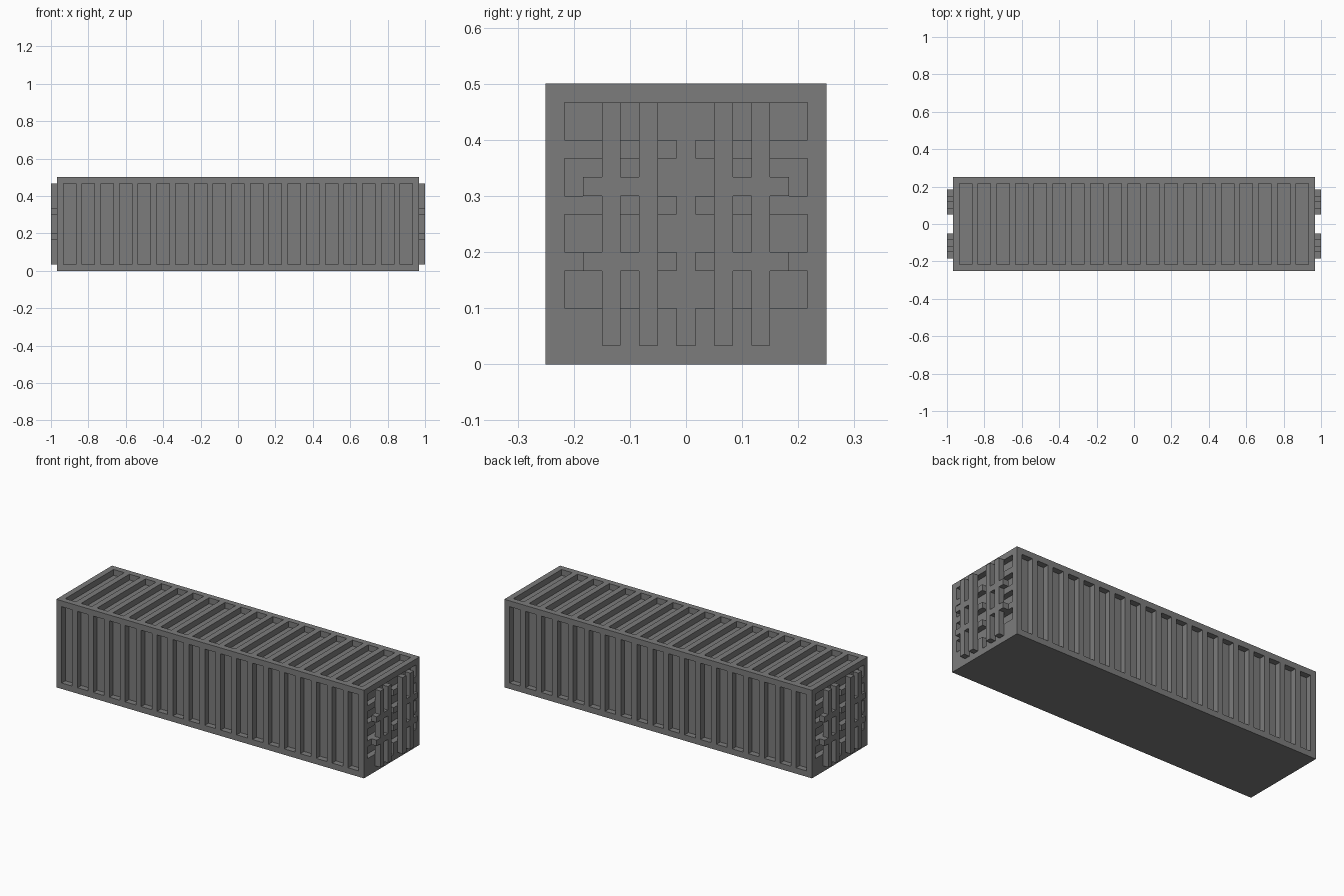
import bpy
import bmesh
from mathutils import Vector

cube = bpy.data.objects.get("Cube")
if cube:
    bpy.data.objects.remove(cube, do_unlink=True)

V = 1 / 30                     # thickness of one rib
HX, HY, H = 29 * V, 7.5 * V, 15 * V

steel = bpy.data.materials.new("grey steel")
GREY = (0.2, 0.2, 0.2, 1)
steel.use_nodes = True
steel.diffuse_color = GREY
steel.node_tree.nodes["Principled BSDF"].inputs["Base Color"].default_value = GREY


def finish(bm, name):
    mesh = bpy.data.meshes.new(name)
    bm.to_mesh(mesh)
    bm.free()
    mesh.materials.append(steel)
    obj = bpy.data.objects.new(name, mesh)
    bpy.context.collection.objects.link(obj)


def box(bm, lo, hi):
    lo, hi = Vector(lo), Vector(hi)
    verts = bmesh.ops.create_cube(bm, size=1)["verts"]
    for v in verts:
        v.co = (lo + hi) / 2 + v.co * (hi - lo)


def cut(bm, axis, value):
    normal, point = Vector(), Vector()
    normal[axis], point[axis] = 1, value
    bmesh.ops.bisect_plane(bm, geom=bm.verts[:] + bm.edges[:] + bm.faces[:],
                           plane_co=point, plane_no=normal)


# Corrugation slots: upright along the walls and roof, level on the doors
wall_slots = [(-HX + (1 + 3 * i) * V, -HX + (3 + 3 * i) * V) for i in range(19)]
door_slots = [((3 + 3 * i) * V, (5 + 3 * i) * V) for i in range(4)]


def within(value, slots):
    return any(a < value < b for a, b in slots)


def is_slot(face, normal):
    c = face.calc_center_median()
    inside_y = abs(c.y) < HY - V
    inside_z = V < c.z < H - V
    if normal.x:
        seam = abs(c.y) < V / 2
        return inside_y and inside_z and (seam or within(c.z, door_slots))
    return within(c.x, wall_slots) and (inside_y if normal.z else inside_z)


# Container body: block scored into strips, slots pressed inward
bm = bmesh.new()
box(bm, (-HX, -HY, 0), (HX, HY, H))
for a, b in wall_slots:
    cut(bm, 0, a)
    cut(bm, 0, b)
for y in (HY - V, V / 2):
    cut(bm, 1, y)
    cut(bm, 1, -y)
cut(bm, 2, V)
for a, b in door_slots:
    cut(bm, 2, a)
    cut(bm, 2, b)

for side in ((1, 0, 0), (-1, 0, 0), (0, 1, 0), (0, -1, 0), (0, 0, 1)):
    normal = Vector(side)
    bm.normal_update()
    outer = max(f.calc_center_median().dot(normal) for f in bm.faces)
    faces = [f for f in bm.faces if f.normal.dot(normal) > 0.9
             and f.calc_center_median().dot(normal) > outer - V / 2
             and is_slot(f, normal)]
    new = bmesh.ops.extrude_face_region(bm, geom=faces)["geom"]
    bmesh.ops.translate(bm, vec=-normal * V,
                        verts=[g for g in new if isinstance(g, bmesh.types.BMVert)])
    left_over = [f for f in faces if f.is_valid]
    if left_over:
        bmesh.ops.delete(bm, geom=left_over, context="FACES")
bmesh.ops.dissolve_limit(bm, angle_limit=0.01, verts=bm.verts[:], edges=bm.edges[:])
bmesh.ops.recalc_face_normals(bm, faces=bm.faces[:])
finish(bm, "container_body")

# Door hardware: two lock rods per door, joined by two handles
for end, sx in (("left", 1), ("right", -1)):
    for door, sy in (("back", 1), ("front", -1)):
        x0, x1 = sorted((sx * HX, sx * (HX + V)))

        def bar(name, y, z0, z1):
            """Square bar, one rib wide, starting y ribs from the middle."""
            ya, yb = sorted((sy * y * V, sy * (y + 1) * V))
            bm = bmesh.new()
            box(bm, (x0, ya, z0 * V), (x1, yb, z1 * V))
            finish(bm, f"{end}_{door}_{name}")

        bar("inner_lock_rod", 1.5, 1, 14)
        bar("outer_lock_rod", 3.5, 1, 14)
        for level, z in (("lower", 5), ("upper", 9)):
            bar(level + "_handle_link", 2.5, z, z + 1)
            bar(level + "_handle_grip", 4.5, z, z + 1)
